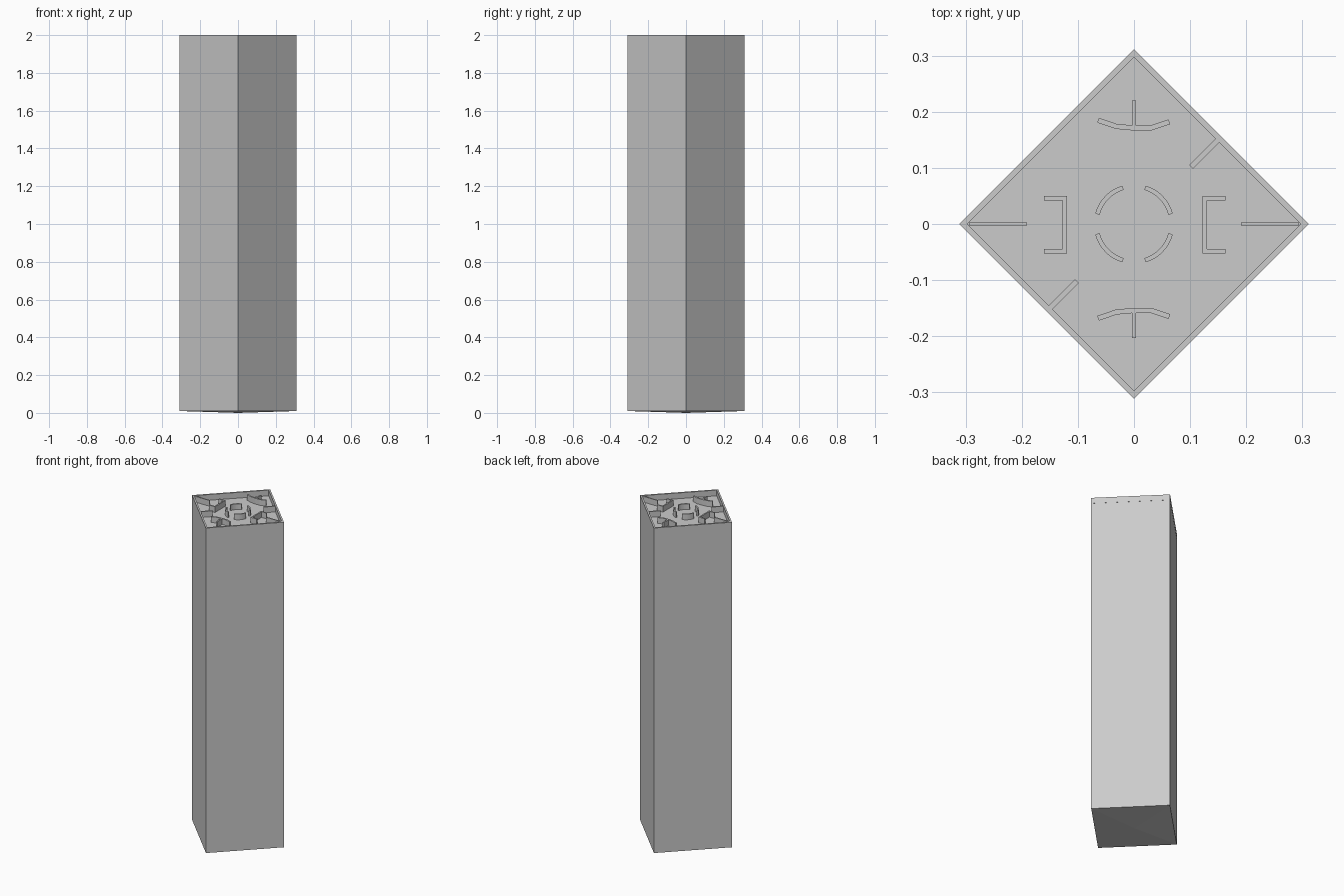
import bpy, bmesh
from math import cos, sin, radians
from mathutils import Vector

if "Cube" in bpy.data.objects:
    bpy.data.objects.remove(bpy.data.objects["Cube"])

R_OUT, R_BODY, R_IN = 0.311, 0.31, 0.297   # half diagonals of the square section
FLOOR, TOP, BASE = 1.965, 2.0, 0.01


def finish(name, bm):
    bmesh.ops.recalc_face_normals(bm, faces=bm.faces)
    me = bpy.data.meshes.new(name)
    bm.to_mesh(me)
    bm.free()
    ob = bpy.data.objects.new(name, me)
    bpy.context.collection.objects.link(ob)
    return ob


def diamond(bm, r, z):
    return [bm.verts.new(p) for p in ((r, 0, z), (0, r, z), (-r, 0, z), (0, -r, z))]


def bridge(bm, a, b):
    for i in range(4):
        j = (i + 1) % 4
        bm.faces.new((a[i], a[j], b[j], b[i]))


def rib(name, pts, width, z0=FLOOR - 0.002, z1=TOP):
    """Upright wall of constant width following a mitred path."""
    bm = bmesh.new()
    pts = [Vector(p) for p in pts]
    rings = []
    for i, p in enumerate(pts):
        dirs = []
        if i > 0:
            dirs.append((p - pts[i - 1]).normalized())
        if i < len(pts) - 1:
            dirs.append((pts[i + 1] - p).normalized())
        normals = [Vector((-d.y, d.x)) for d in dirs]
        n = sum(normals, Vector((0, 0))).normalized()
        n *= width / 2 / n.dot(normals[0])
        a, b = p + n, p - n
        rings.append([bm.verts.new((q.x, q.y, z))
                      for q, z in ((a, z0), (b, z0), (b, z1), (a, z1))])
    for a, b in zip(rings, rings[1:]):
        bridge(bm, a, b)
    bm.faces.new(rings[0])
    bm.faces.new(rings[-1])
    return finish(name, bm)


# Solid column with a very shallow pyramid underside
bm = bmesh.new()
low, high = diamond(bm, R_BODY, BASE), diamond(bm, R_BODY, FLOOR)
bridge(bm, low, high)
bm.faces.new(high)
tip = bm.verts.new((0, 0, 0))
for i in range(4):
    bm.faces.new((low[i], low[(i + 1) % 4], tip))
finish("column", bm)

# Raised rim around the top tray
bm = bmesh.new()
loops = [diamond(bm, r, z) for r, z in
         ((R_OUT, FLOOR), (R_OUT, TOP), (R_IN, TOP), (R_IN, FLOOR))]
for i in range(4):
    bridge(bm, loops[i], loops[(i + 1) % 4])
finish("rim", bm)

# Four arcs of the broken ring
for k in range(4):
    a0 = 90 * k + (15 if k % 2 == 0 else 17)
    rib(f"ring_arc_{k}", [(0.0675 * cos(radians(a0 + 58 * i / 8)),
                           0.0675 * sin(radians(a0 + 58 * i / 8)))
                          for i in range(9)], 0.008)

# Side brackets, corner bars and diagonal bars
for s, side in ((-1, "left"), (1, "right")):
    off = 0.003 if s > 0 else 0
    x0, x1 = s * (0.123 + off), s * (0.16 + off)
    rib(f"{side}_bracket", [(x1, 0.046), (x0, 0.046), (x0, -0.049), (x1, -0.049)], 0.008)
    rib(f"{side}_corner_bar", [(s * 0.294, 0), (s * 0.192, 0)], 0.007)
    rib(f"{side}_diagonal_bar", [(s * 0.15, s * 0.15), (s * 0.102, s * 0.102)], 0.009)

# Bowed T-shaped walls at front and back
for s, shift, side in ((-1, 0, "front"), (1, 0.017, "back")):
    bow = [(-0.064, 0.168), (-0.032, 0.157), (0, 0.154), (0.03, 0.154), (0.063, 0.165)]
    rib(f"{side}_bow", [(x, s * (y + shift)) for x, y in bow], 0.009)
    rib(f"{side}_stem", [(0, s * (0.155 + shift)), (0, s * (0.203 + shift))], 0.008)
